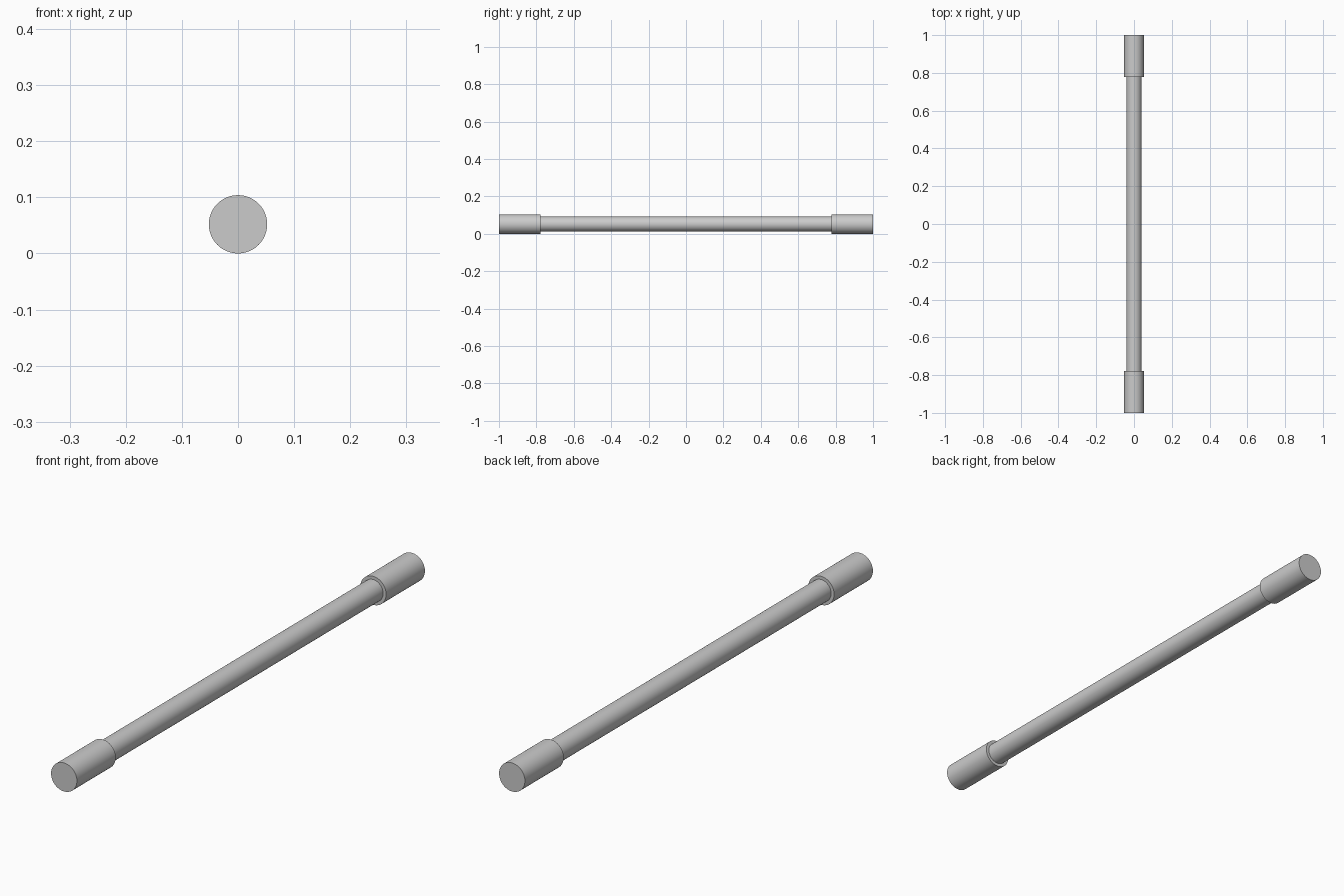
import bpy
from math import pi

if "Cube" in bpy.data.objects:
    bpy.data.objects.remove(bpy.data.objects["Cube"])

RADIUS = 0.052      # end sleeve radius, also the axis height
SHAFT_RADIUS = 0.04
SLEEVE_START = 0.777


def rod(name, y0, y1, radius):
    """Capped cylinder running along y."""
    bpy.ops.mesh.primitive_cylinder_add(
        vertices=48, radius=radius, depth=y1 - y0,
        location=(0, (y0 + y1) / 2, RADIUS), rotation=(pi / 2, 0, 0))
    obj = bpy.context.object
    obj.name = name
    bpy.ops.object.shade_smooth_by_angle()
    return obj


# Thin central shaft, seated slightly into both sleeves
rod("shaft", -SLEEVE_START - 0.01, SLEEVE_START + 0.01, SHAFT_RADIUS)

# Thicker sleeves at both ends
rod("front_sleeve", -1.0, -SLEEVE_START, RADIUS)
rod("back_sleeve", SLEEVE_START, 1.0, RADIUS)
